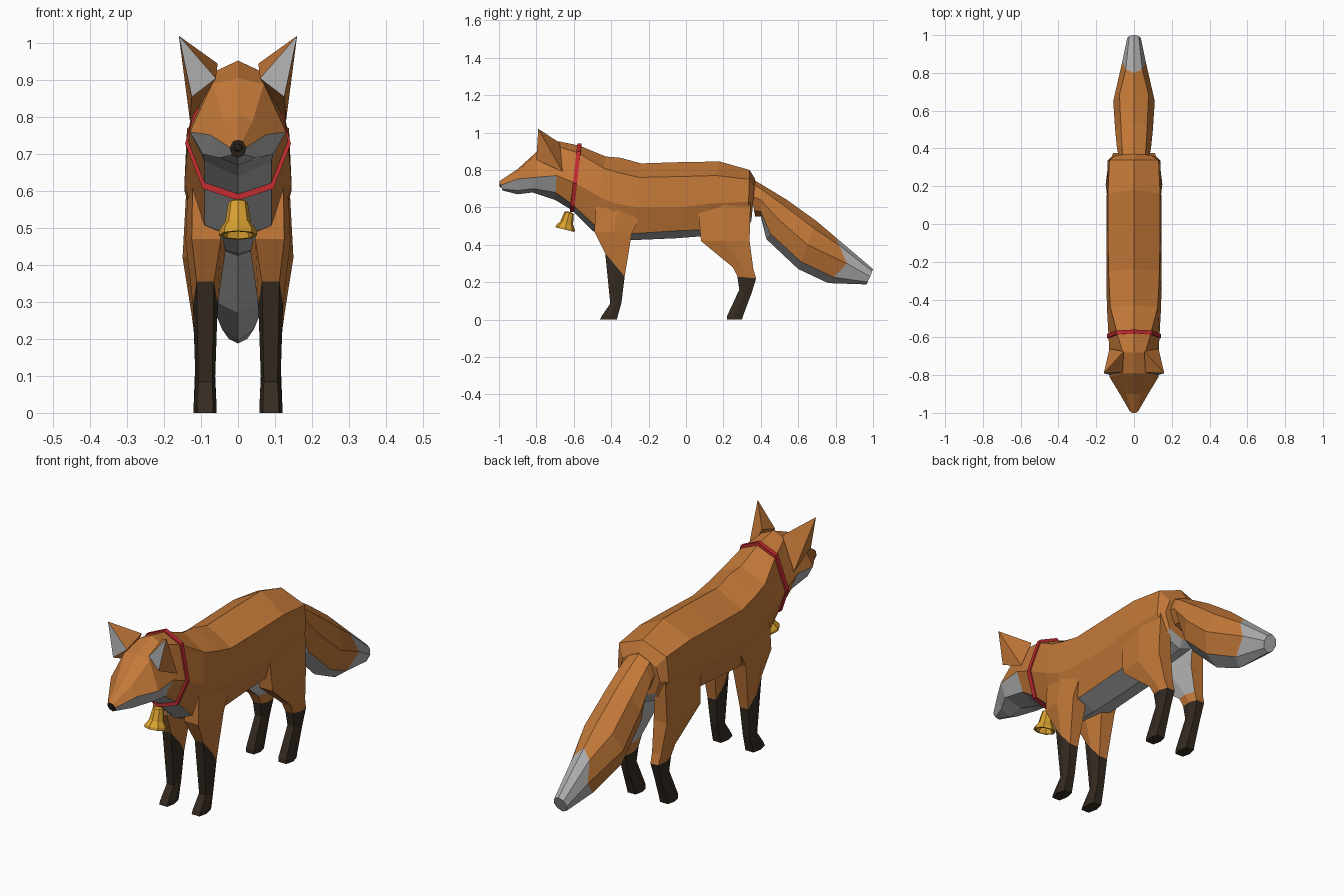
import bpy, bmesh, math
from mathutils import Vector, Matrix

if "Cube" in bpy.data.objects:
    bpy.data.objects.remove(bpy.data.objects["Cube"])


def material(name, r, g, b):
    m = bpy.data.materials.new(name)
    m.diffuse_color = (r, g, b, 1)
    m.use_nodes = True
    m.node_tree.nodes["Principled BSDF"].inputs["Base Color"].default_value = m.diffuse_color
    return m


ORANGE, GREY, DARK, RED, GOLD = range(5)
MATS = [material("orange_fur", .55, .19, .04), material("grey_fur", .42, .42, .42),
        material("dark_fur", .035, .024, .015), material("red_leather", .55, .025, .03),
        material("brass", .7, .36, .03)]


def finish(name, bm):
    bmesh.ops.recalc_face_normals(bm, faces=bm.faces)
    me = bpy.data.meshes.new(name)
    bm.to_mesh(me)
    bm.free()
    for m in MATS:
        me.materials.append(m)
    ob = bpy.data.objects.new(name, me)
    bpy.context.collection.objects.link(ob)
    return ob


def loft(name, rings, colour, end_colour=None, cyclic=False):
    """Skin closed rings; colour(segment, side) picks each face's material."""
    bm = bmesh.new()
    loops = [[bm.verts.new(p) for p in r] for r in rings]
    n = len(loops[0])
    for s in range(len(loops) if cyclic else len(loops) - 1):
        a, b = loops[s], loops[(s + 1) % len(loops)]
        for k in range(n):
            j = (k + 1) % n
            bm.faces.new((a[k], a[j], b[j], b[k])).material_index = colour(s, k)
    if not cyclic:
        bm.faces.new(loops[0]).material_index = colour(0, 0)
        end = colour(len(rings) - 2, 0) if end_colour is None else end_colour
        bm.faces.new(loops[-1]).material_index = end
    return finish(name, bm)


def mirrored(half):
    return half + [(-x, y, z) for x, y, z in half[-2:0:-1]]


# Body and head: y top, y bottom, z top, shoulder z/x, middle z/x, low z/x, z bottom
BODY = [
    (.37, .35, .75, .70, .09, .63, .11, .56, .08, .53),
    (.34, .33, .80, .75, .13, .63, .14, .52, .09, .49),
    (.18, .08, .845, .77, .138, .62, .145, .48, .10, .445),
    (-.02, -.05, .842, .765, .138, .60, .145, .475, .10, .435),
    (-.24, -.28, .835, .76, .135, .60, .145, .46, .10, .425),
    (-.35, -.40, .865, .785, .13, .62, .145, .46, .10, .43),
    (-.43, -.50, .872, .81, .125, .66, .142, .51, .09, .475),
    (-.57, -.61, .93, .89, .09, .73, .135, .615, .09, .585),
    (-.68, -.70, .953, .925, .06, .77, .13, .68, .09, .64),
    (-.79, -.82, .905, .89, .07, .76, .13, .70, .095, .68),
    (-.90, -.90, .805, .79, .04, .752, .075, .69, .05, .67),
    (-1.0, -.98, .738, .735, .012, .718, .022, .698, .016, .69),
]


def body_ring(row):
    yt, yb, zt, zs, xs, zm, xm, zl, xl, zb = row
    half = [(0, zt), (xs, zs), (xm, zm), (xl, zl), (0, zb)]
    return mirrored([(x, yb + (yt - yb) * (z - zb) / (zt - zb), z) for x, z in half])


def body_colour(s, k):
    strip = min(k, 7 - k)
    return GREY if strip == 3 or (strip == 2 and s >= 8) else ORANGE


loft("body_and_head", [body_ring(r) for r in BODY], body_colour, DARK)

# Nose tip
bm = bmesh.new()
bmesh.ops.create_icosphere(bm, subdivisions=1, radius=.016,
                           matrix=Matrix.Translation((0, -.984, .719)))
for f in bm.faces:
    f.material_index = DARK
finish("nose", bm)

# Tail: top y/z, middle y/z/half width, bottom y/z
TAIL = [
    (.34, .76, .35, .66, .08, .37, .55),
    (.40, .725, .40, .64, .09, .40, .55),
    (.54, .64, .50, .53, .10, .43, .43),
    (.70, .525, .65, .40, .11, .60, .27),
    (.80, .44, .86, .30, .062, .76, .195),
    (1.0, .27, .985, .23, .036, .965, .188),
]


def tail_ring(row):
    yt, zt, ym, zm, w, yb, zb = row
    t, m, b = Vector((0, yt, zt)), Vector((0, ym, zm)), Vector((0, yb, zb))
    side = Vector((w, 0, 0))
    half = [t, m.lerp(t, .7) + side * .7, m + side, m.lerp(b, .7) + side * .7, b]
    return mirrored([tuple(p) for p in half])


loft("tail", [tail_ring(r) for r in TAIL],
     lambda s, k: GREY if s == 4 or (k in (3, 4) and s > 0) else ORANGE)

# Legs, foot upward: z front, z back, y front, y back, inner x, outer x
FRONT_LEG = [
    (0, 0, -.46, -.37, .058, .12),
    (.02, .02, -.45, -.365, .058, .12),
    (.085, .09, -.405, -.345, .062, .115),
    (.355, .23, -.432, -.328, .055, .122),
    (.47, .46, -.49, -.29, .03, .142),
    (.64, .60, -.48, -.22, .05, .135),
]
HIND_LEG = [
    (0, 0, .22, .30, .058, .12),
    (.02, .02, .22, .305, .058, .12),
    (.16, .14, .285, .35, .064, .115),
    (.23, .22, .275, .375, .058, .12),
    (.28, .27, .25, .36, .055, .127),
    (.42, .42, .08, .34, .045, .15),
    (.64, .64, .06, .345, .06, .138),
]


def leg_ring(row, side):
    zf, zb, yf, yb, xi, xo = row
    c, h, ym, zm = (xi + xo) / 2, (xo - xi) * .35, (yf + yb) / 2, (zf + zb) / 2
    pts = [(c + h, yf, zf), (xo, ym, zm), (c + h, yb, zb),
           (c - h, yb, zb), (xi, ym, zm), (c - h, yf, zf)]
    return [(x * side, y, z) for x, y, z in pts]


for leg, rows in (("front_leg", FRONT_LEG), ("hind_leg", HIND_LEG)):
    for side, word in ((1, "left"), (-1, "right")):
        loft(f"{leg}_{word}", [leg_ring(r, side) for r in rows],
             lambda s, k: DARK if s < 3 else GREY if s > 3 and k in (3, 4) else ORANGE)

# Ears: four-sided, grey inside face
for side, word in ((1, "left"), (-1, "right")):
    bm = bmesh.new()
    pts = [(.06, -.785, .905), (.125, -.80, .855), (.13, -.66, .79), (.055, -.675, .945)]
    base = [bm.verts.new((x * side, y, z)) for x, y, z in pts]
    tip = bm.verts.new((.16 * side, -.79, 1.02))
    for k in range(4):
        f = bm.faces.new((base[k], base[(k + 1) % 4], tip))
        f.material_index = GREY if k == 0 else ORANGE
    bm.faces.new(base)
    finish(f"ear_{word}", bm)

# Collar: flat band following the neck section
neck = body_ring(BODY[7])
band = []
for scale, dy in ((.95, -.011), (1.06, -.011), (1.06, .011), (.95, .011)):
    band.append([(x * scale, y + dy, .757 + (z - .757) * scale) for x, y, z in neck])
loft("collar", band, lambda s, k: RED, cyclic=True)

# Bell: eight-sided turned profile, tilted forward
PROFILE = [(.012, .006), (.026, 0), (.035, -.055), (.052, -.08), (.052, -.092),
           (.042, -.092), (.028, -.05)]
tilt = Matrix.Translation((0, -.625, .57)) @ Matrix.Rotation(-.24, 4, 'X')
loft("bell", [[tuple(tilt @ Vector((r * math.cos(a * math.pi / 4), r * math.sin(a * math.pi / 4), z)))
               for a in range(8)] for r, z in PROFILE], lambda s, k: GOLD)
